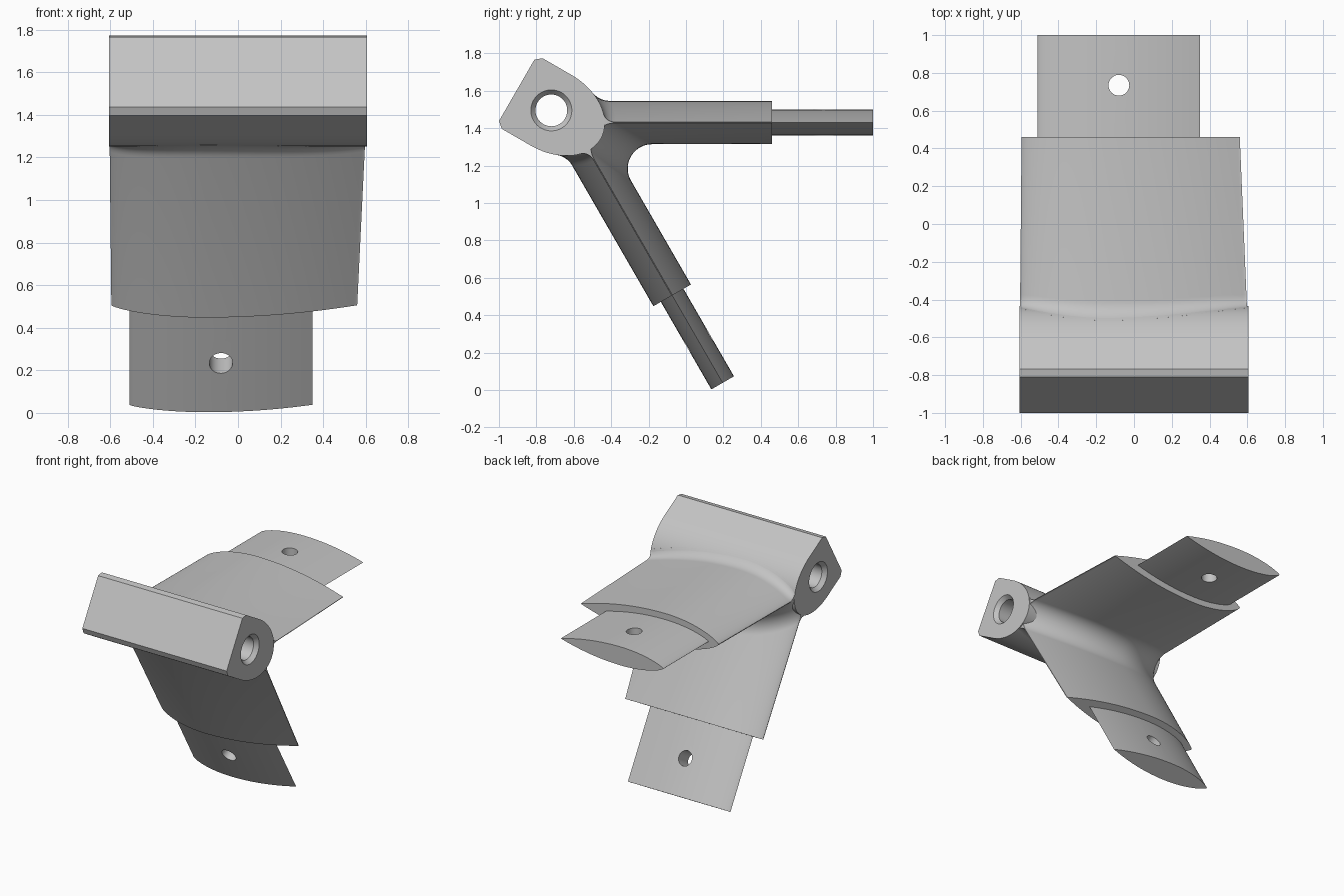
import bpy, bmesh
from math import sin, cos, pi, radians, sqrt

if "Cube" in bpy.data.objects:
    bpy.data.objects.remove(bpy.data.objects["Cube"], do_unlink=True)

GREY = bpy.data.materials.new("plain_grey")
GREY.use_nodes = True
GREY.diffuse_color = (0.55, 0.55, 0.55, 1)
GREY.node_tree.nodes["Principled BSDF"].inputs["Base Color"].default_value = (0.55, 0.55, 0.55, 1)

C30, S30 = cos(radians(30)), sin(radians(30))
HUB_Y, HUB_Z = -0.72, 1.495      # bore axis
APEX = 0.13                      # where both arm midlines meet, along the symmetry axis
HALF = 0.605                     # half width of the hub
ARM, TAB = 1.067, 1.607          # arm shoulder and tab tip distances from the apex
FILLET = 0.13


def world(x, u, v):
    """u runs along the symmetry axis (30 degrees down), v across it."""
    return (x, HUB_Y + u * C30 + v * S30, HUB_Z - u * S30 + v * C30)


def arm_uv(s, n):
    """s runs along an arm, n is the offset towards its outer face."""
    return (APEX + s * C30 - n * S30, s * S30 + n * C30)


def loft(name, rings):
    bm = bmesh.new()
    loops = [[bm.verts.new(p) for p in ring] for ring in rings]
    count = len(loops[0])
    for a, b in zip(loops, loops[1:]):
        for i in range(count):
            j = (i + 1) % count
            bm.faces.new((a[i], a[j], b[j], b[i]))
    bm.faces.new(loops[0])
    bm.faces.new(loops[-1])
    bmesh.ops.recalc_face_normals(bm, faces=bm.faces)
    mesh = bpy.data.meshes.new(name)
    bm.to_mesh(mesh)
    bm.free()
    mesh.materials.append(GREY)
    obj = bpy.data.objects.new(name, mesh)
    bpy.context.collection.objects.link(obj)
    return obj


def activate(obj):
    bpy.ops.object.select_all(action='DESELECT')
    obj.select_set(True)
    bpy.context.view_layer.objects.active = obj


def drill(obj, cutter):
    cutter.hide_render = True
    mod = obj.modifiers.new("hole", 'BOOLEAN')
    mod.operation = 'DIFFERENCE'
    mod.object = cutter
    activate(obj)
    bpy.ops.object.modifier_apply(modifier=mod.name)
    bpy.data.objects.remove(cutter, do_unlink=True)


def smooth(obj):
    activate(obj)
    bpy.ops.object.shade_smooth_by_angle(angle=radians(30))


def foil(q, crest):
    """Relative thickness of the wing section: rounded nose, thin tail."""
    if q < crest:
        return (1 - (1 - q / crest) ** 2) ** 0.75
    return 1 - ((q - crest) / (1 - crest)) ** 2


def ellipse(t):
    return (0.305 * cos(t), 0.218 * sin(t))


# Hub: chamfered block with a rounded back, and a countersunk bore
upper = [(-0.214, 0.189), (-0.18, 0.218)] + [ellipse(pi / 2 * (1 - i / 20)) for i in range(21)]
profile = upper + [(u, -v) for u, v in reversed(upper[:-1])]
hub = loft("hinge_hub", [[world(x, u, v) for u, v in profile] for x in (-HALF, HALF)])
bore = [(-0.615, 0.118), (-0.575, 0.085), (0.575, 0.085), (0.615, 0.118)]
drill(hub, loft("bore_cutter", [[world(x, r * cos(i * pi / 24), r * sin(i * pi / 24))
                                 for i in range(48)] for x, r in bore]))
smooth(hub)


# Twin arms: one V-shaped section swept across the width, following the wing thickness
def v_section(h):
    def offset(t):
        u, v = ellipse(t)
        return -(u - APEX) * S30 + v * C30
    lo, hi = 0.0, pi / 2
    for _ in range(30):
        mid = (lo + hi) / 2
        lo, hi = (mid, hi) if offset(mid) < h else (lo, mid)
    knee = ellipse(lo)
    s0 = (knee[0] - APEX) * C30 + knee[1] * S30
    start, end = ellipse(lo + 0.25), arm_uv(s0 + 0.06, h)
    half = [(APEX, start[1] * 0.8)]
    # small blend from hub to outer face
    for i in range(9):
        t = i / 8
        half.append(tuple((1 - t) ** 2 * start[k] + 2 * t * (1 - t) * knee[k] + t * t * end[k]
                          for k in (0, 1)))
    half += [arm_uv(ARM, h), arm_uv(ARM, -h)]
    # large fillet between the arms
    d = h + FILLET
    for i in range(11):
        a = radians(90 + 6 * i)
        half.append(arm_uv(d * sqrt(3) + FILLET * cos(a), -d + FILLET * sin(a)))
    return half + [(u, -v) for u, v in reversed(half[:-1])]


def taper_x(q, u, v):
    s = min(max(((u - APEX) * C30 + abs(v) * S30) / ARM, 0), 1)
    left, right = -HALF + 0.01 * s, HALF - 0.045 * s
    return left + (right - left) * q


rings = []
for i in range(49):
    q = (1 - cos(pi * i / 48)) / 2
    h = max(0.116 * foil(q, 0.38), 0.002)
    rings.append([world(taper_x(q, u, v), u, v) for u, v in v_section(h)])
smooth(loft("twin_arms", rings))


# Tabs: thinner wing sections with a cross hole
def tab_point(x, s, n, side):
    u, v = arm_uv(s, n)
    return world(x, u, v * side)


steps = [(1 - cos(pi * i / 28)) / 2 for i in range(29)]
outline = [(q, 0.07 * foil(q, 0.42)) for q in steps]
outline += [(q, -h) for q, h in reversed(outline[1:-1])]
for name, side in (("upper_tab", 1), ("lower_tab", -1)):
    tab = loft(name, [[tab_point(-0.51 + 0.86 * q, s, n, side) for q, n in outline]
                      for s in (1.0, TAB)])
    hole = [[tab_point(-0.08 + 0.055 * cos(i * pi / 16), 1.342 + 0.055 * sin(i * pi / 16), n, side)
             for i in range(32)] for n in (-0.2, 0.2)]
    drill(tab, loft("hole_cutter", hole))
    smooth(tab)
